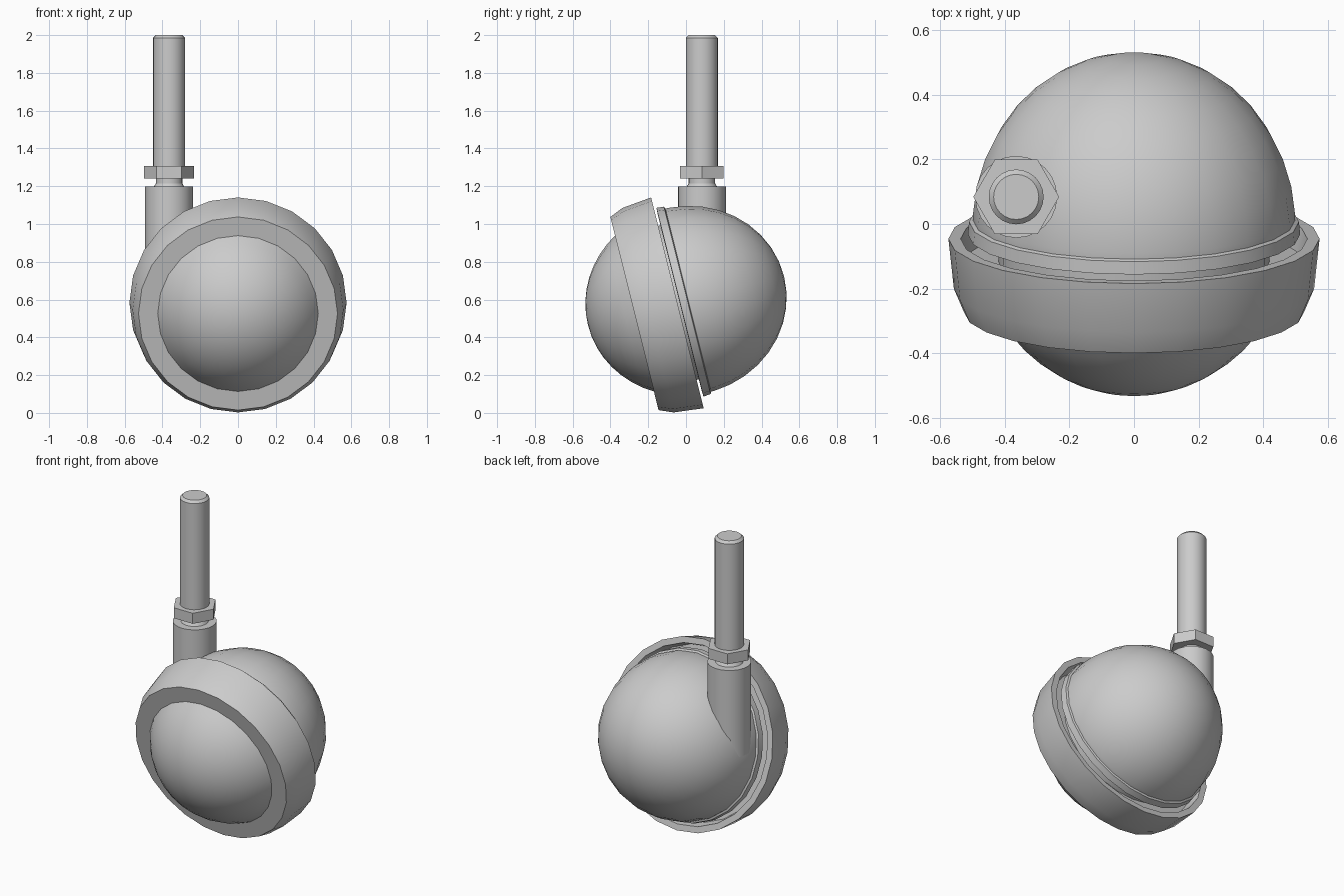
import bpy, bmesh
from math import sin, cos, pi, radians, sqrt
from mathutils import Matrix

if "Cube" in bpy.data.objects:
    bpy.data.objects.remove(bpy.data.objects["Cube"])

# Wheel axis leans 14 degrees from horizontal, pointing to the back and up
TILT = Matrix.Translation((0, 0, 0.594)) @ Matrix.Rotation(radians(-76), 4, 'X')
STEM = Matrix.Translation((-0.365, 0.084, 0))
DOME_LEN, DOME_R = 0.535, 0.50


def lathe(name, profile, matrix, sides=24):
    """Revolve (radius, height) points about local z and place the result."""
    bm = bmesh.new()
    rings = []
    for r, h in profile:
        rings.append([bm.verts.new((r * cos(2 * pi * i / sides), r * sin(2 * pi * i / sides), h))
                      for i in range(sides)])
    for a, b in zip(rings, rings[1:]):
        for i in range(sides):
            j = (i + 1) % sides
            bm.faces.new((a[i], a[j], b[j], b[i]))
    bmesh.ops.remove_doubles(bm, verts=bm.verts, dist=1e-5)
    bmesh.ops.recalc_face_normals(bm, faces=bm.faces)
    me = bpy.data.meshes.new(name)
    bm.to_mesh(me)
    bm.free()
    ob = bpy.data.objects.new(name, me)
    bpy.context.collection.objects.link(ob)
    ob.matrix_world = matrix
    bpy.ops.object.select_all(action='DESELECT')
    bpy.context.view_layer.objects.active = ob
    ob.select_set(True)
    bpy.ops.object.shade_smooth_by_angle(angle=radians(30))
    return ob


def dome(h_start, h_pole_sign, steps=8):
    """Elliptical dome profile from a given height out to the pole."""
    t0 = pi / 2 - math_asin(abs(h_start) / DOME_LEN)
    pts = []
    for k in range(steps + 1):
        t = t0 * (1 - k / steps)
        pts.append((DOME_R * sin(t), h_pole_sign * DOME_LEN * cos(t)))
    pts[-1] = (0, h_pole_sign * DOME_LEN)
    return pts


def math_asin(v):
    from math import asin
    return asin(v)


# Wheel tyre: flat front face, crowned tread, recessed back
tyre = [(0.40, -0.281), (0.527, -0.281), (0.558, -0.207), (0.575, -0.047),
        (0.537, -0.047), (0.52, -0.12), (0.40, -0.12), (0.40, -0.281)]
lathe("wheel_tyre", tyre, TILT)

# Hub cap dome on the front of the wheel
lathe("hub_cap", dome(0.275, -1) + [], TILT)

# Back housing: rolled rim, small step, then the large dome
rim = [(0, -0.035), (0.48, -0.035), (0.515, -0.033), (0.511, 0.007), (0.499, 0.012)]
lathe("housing", rim + dome(0.03, 1, 9), TILT)

# Axle joining wheel and housing
lathe("axle", [(0, -0.2), (0.42, -0.2), (0.42, -0.034), (0, -0.034)], TILT)

# Vertical socket for the stem, sunk into the housing side
lathe("stem_socket", [(0, 0.64), (0.127, 0.64), (0.127, 1.198), (0, 1.198)], STEM)

# Threaded stem with a narrow neck and a chamfered tip
lathe("stem", [(0, 1.15), (0.085, 1.19), (0.07, 1.215), (0.07, 1.26), (0.085, 1.26),
               (0.085, 1.985), (0.07, 2.0), (0, 2.0)], STEM)

# Hexagonal lock nut
lathe("lock_nut", [(0.06, 1.24), (0.133, 1.24), (0.133, 1.307), (0.06, 1.307), (0.06, 1.24)], STEM, 6)
